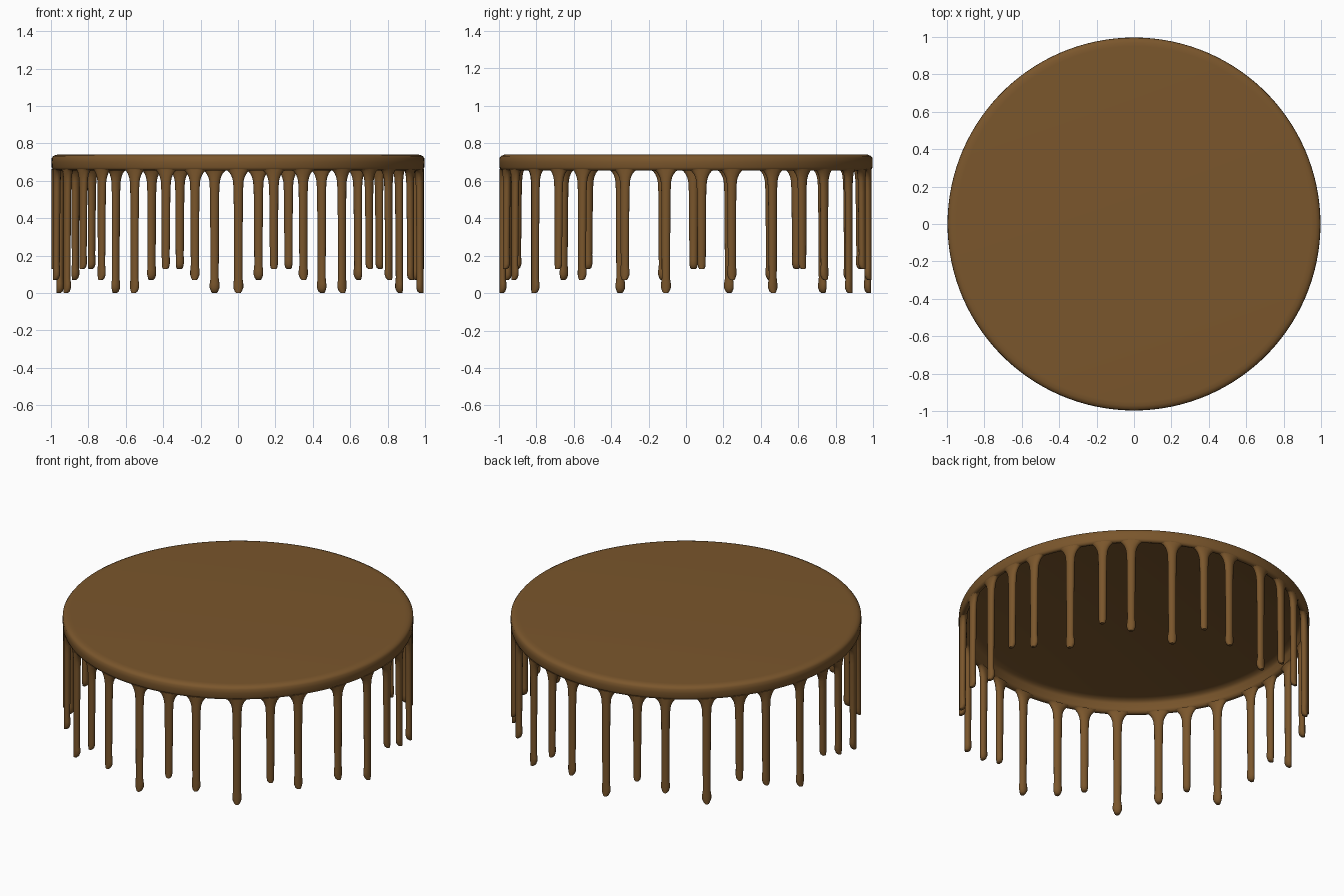
import bpy, bmesh, math

if "Cube" in bpy.data.objects:
    bpy.data.objects.remove(bpy.data.objects["Cube"])

choc = bpy.data.materials.new("brown_glaze")
choc.diffuse_color = (0.195, 0.093, 0.025, 1)
choc.use_nodes = True
choc.node_tree.nodes["Principled BSDF"].inputs["Base Color"].default_value = choc.diffuse_color


def finish(name, bm, angle):
    bmesh.ops.recalc_face_normals(bm, faces=bm.faces)
    me = bpy.data.meshes.new(name)
    bm.to_mesh(me)
    bm.free()
    me.materials.append(choc)
    ob = bpy.data.objects.new(name, me)
    bpy.context.collection.objects.link(ob)
    bpy.ops.object.select_all(action='DESELECT')
    ob.select_set(True)
    bpy.context.view_layer.objects.active = ob
    bpy.ops.object.shade_smooth_by_angle(angle=math.radians(angle))
    return ob


def skin(bm, rings):
    """Bridge a list of equal vertex rings and cap both ends."""
    loops = [[bm.verts.new(p) for p in r] for r in rings]
    n = len(loops[0])
    for a, b in zip(loops, loops[1:]):
        for i in range(n):
            j = (i + 1) % n
            bm.faces.new((a[i], a[j], b[j], b[i]))
    bm.faces.new(loops[0])
    bm.faces.new(loops[-1])


# Thin round sheet with a short hanging lip around the rim
N = 124
profile = [(0.91, 0.732), (0.94, 0.725), (0.952, 0.71), (0.956, 0.675),
           (0.963, 0.660), (0.978, 0.655), (0.991, 0.659), (0.996, 0.672),
           (0.997, 0.70), (0.996, 0.722), (0.988, 0.732), (0.972, 0.739), (0.95, 0.74)]
bm = bmesh.new()
skin(bm, [[(r * math.cos(2 * math.pi * i / N), r * math.sin(2 * math.pi * i / N), z)
           for i in range(N)] for r, z in profile])
finish("glaze_layer", bm, 60)

OUTER = 0.997  # outer radius shared by all drips


def drip_ring(theta, z, hw, hd, n=14):
    """Oval section wrapped around the rim: hw along the rim, hd radially."""
    pts = []
    for i in range(n):
        a = 2 * math.pi * i / n
        r = OUTER - hd + hd * math.sin(a)
        t = theta + hw * math.cos(a)
        pts.append((r * math.sin(t), -r * math.cos(t), z))
    return pts


def add_drip(bm, degrees, bottom, bulb):
    th = math.radians(degrees)
    # Rounded tip, bulging on the longer drips
    secs = [(bottom, 0.012, 0.011), (bottom + 0.008, 0.019, 0.016),
            (bottom + 0.027, bulb, 0.019), (bottom + 0.05, bulb, 0.019),
            (bottom + 0.08, 0.0225, 0.018), (0.35, 0.024, 0.019), (0.54, 0.0255, 0.02)]
    # Flare where the drip meets the rim
    for k in range(1, 7):
        u = k / 6 * math.pi / 2
        f = 1 - math.cos(u)
        secs.append((0.575 + 0.087 * math.sin(u), 0.027 + 0.056 * f, 0.0205 + 0.002 * f))
    skin(bm, [drip_ring(th, *s) for s in secs])


# Drips: ten groups of long, short, medium, plus one filler in the wide gap
STEP = 34.55
bm = bmesh.new()
for g in range(10):
    base = 83.7 + g * STEP
    add_drip(bm, base, 0.0, 0.027)
    add_drip(bm, base + 11.2, 0.128, 0.0225)
    add_drip(bm, base + 20.8, 0.07, 0.026)
add_drip(bm, 70.5, 0.07, 0.026)
finish("drips", bm, 60)
